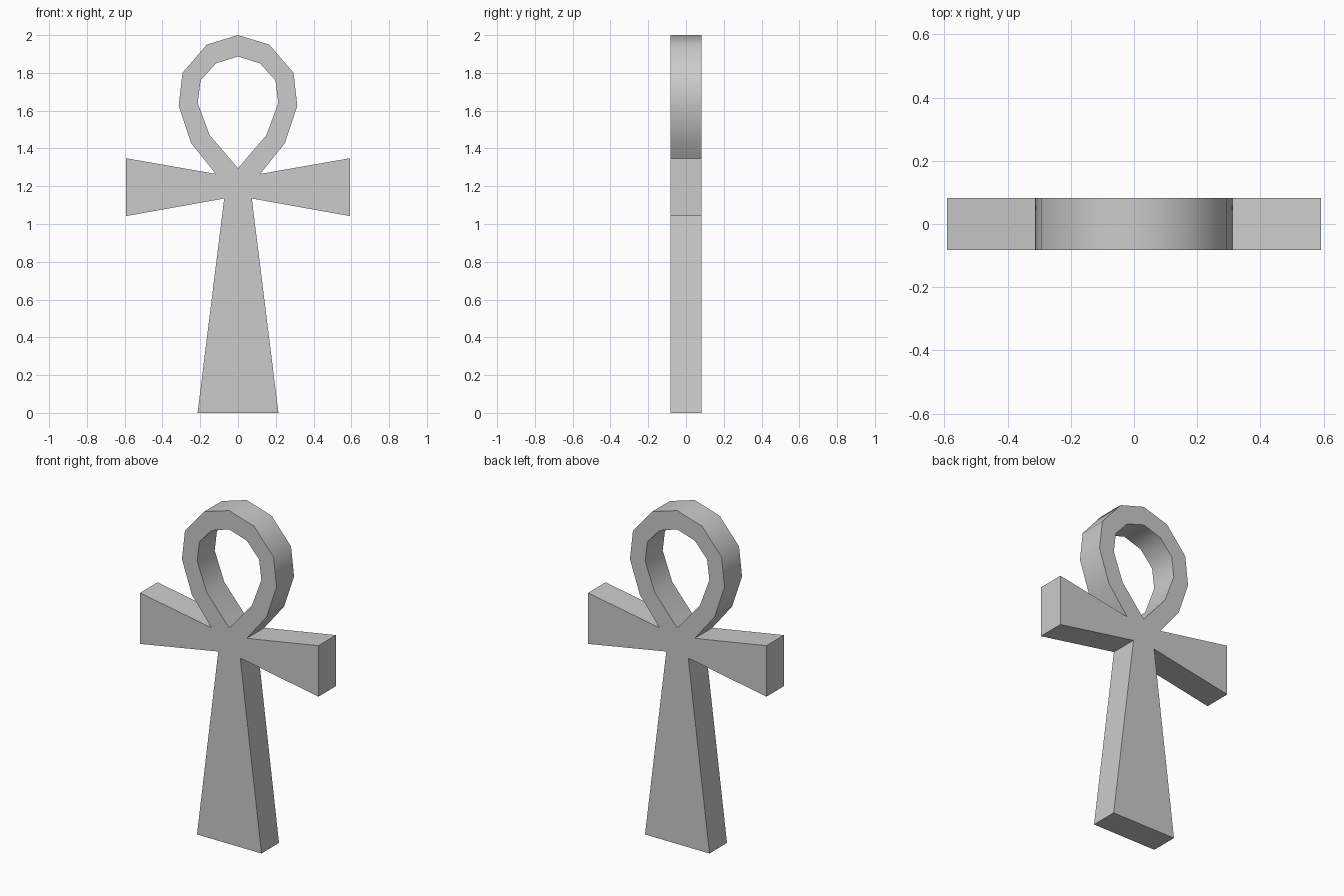
import bpy, bmesh, math

if "Cube" in bpy.data.objects:
    bpy.data.objects.remove(bpy.data.objects["Cube"])

HALF_DEPTH = 0.083

# Right half of the silhouette (x, z)
loop_outer = [(0, 2.0), (0.165, 1.95), (0.294, 1.80), (0.314, 1.625),
              (0.248, 1.428), (0.117, 1.265)]
arm = [(0.592, 1.348), (0.592, 1.042), (0.073, 1.135)]
stem = [(0.214, 0), (0, 0)]
loop_inner = [(0, 1.295), (0.15, 1.47), (0.213, 1.64), (0.198, 1.76),
              (0.117, 1.85), (0, 1.887)]
outline = loop_outer + arm + stem + loop_inner

# Extrude the half silhouette through its thickness
bm = bmesh.new()
front = bm.faces.new([bm.verts.new((x, -HALF_DEPTH, z)) for x, z in outline])
ext = bmesh.ops.extrude_face_region(bm, geom=[front], use_keep_orig=True)
back = [v for v in ext["geom"] if isinstance(v, bmesh.types.BMVert)]
bmesh.ops.translate(bm, verts=back, vec=(0, 2 * HALF_DEPTH, 0))

# Open the centre plane, then mirror and weld the other half
centre = [f for f in bm.faces if all(abs(v.co.x) < 1e-5 for v in f.verts)]
bmesh.ops.delete(bm, geom=centre, context='FACES')
bmesh.ops.mirror(bm, geom=bm.verts[:] + bm.edges[:] + bm.faces[:],
                 axis='X', merge_dist=1e-4)
bmesh.ops.remove_doubles(bm, verts=bm.verts[:], dist=1e-4)
bmesh.ops.recalc_face_normals(bm, faces=bm.faces[:])

mesh = bpy.data.meshes.new("looped_cross")
bm.to_mesh(mesh)
bm.free()
cross = bpy.data.objects.new("looped_cross", mesh)
bpy.context.collection.objects.link(cross)

# Smooth round the loop, sharp everywhere else
bpy.context.view_layer.objects.active = cross
cross.select_set(True)
bpy.ops.object.shade_smooth_by_angle(angle=math.radians(42))
